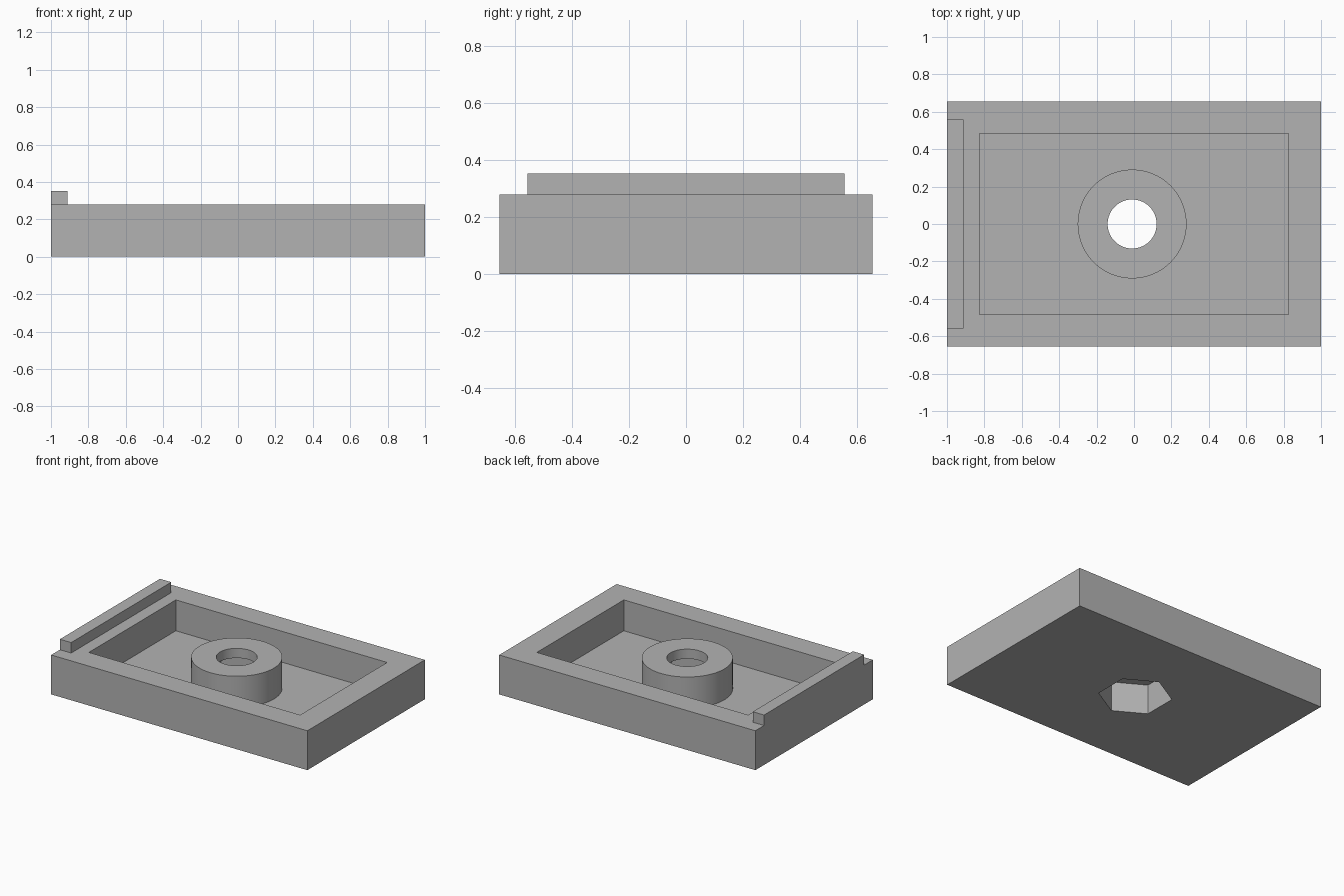
import bpy
import math

cube = bpy.data.objects.get("Cube")
if cube:
    bpy.data.objects.remove(cube, do_unlink=True)

TOP, FLOOR, TRAP = 0.278, 0.06, 0.21   # rim, pocket floor and nut trap heights
BOSS_X = -0.01

grey = bpy.data.materials.new("plain grey")
grey.use_nodes = True
grey.diffuse_color = (0.45, 0.45, 0.45, 1)
grey.node_tree.nodes["Principled BSDF"].inputs["Base Color"].default_value = grey.diffuse_color


def finish(name):
    obj = bpy.context.object
    obj.name = obj.data.name = name
    obj.data.materials.append(grey)
    return obj


def box(name, x0, x1, half_y, z0, z1):
    bpy.ops.mesh.primitive_cube_add(size=1, location=((x0 + x1) / 2, 0, (z0 + z1) / 2))
    bpy.context.object.scale = (x1 - x0, 2 * half_y, z1 - z0)
    bpy.ops.object.transform_apply(location=False, rotation=False)
    return finish(name)


def prism(name, sides, radius, z0, z1, turn=0):
    bpy.ops.mesh.primitive_cylinder_add(vertices=sides, radius=radius, depth=z1 - z0,
                                        location=(BOSS_X, 0, (z0 + z1) / 2),
                                        rotation=(0, 0, turn))
    return finish(name)


def combine(target, other, operation):
    mod = target.modifiers.new(operation, 'BOOLEAN')
    mod.operation, mod.solver, mod.object = operation, 'EXACT', other
    bpy.ops.object.select_all(action='DESELECT')
    bpy.context.view_layer.objects.active = target
    target.select_set(True)
    bpy.ops.object.modifier_apply(modifier=mod.name)
    bpy.data.objects.remove(other, do_unlink=True)


# Open tray with a rectangular pocket
tray = box("tray", -1, 1, 0.655, 0, TOP)
combine(tray, box("pocket", -0.825, 0.825, 0.485, FLOOR, TOP + 0.2), 'DIFFERENCE')

# Round boss rising from the pocket floor to the rim
combine(tray, prism("boss", 96, 0.291, FLOOR - 0.02, TOP), 'UNION')

# Bolt hole through the boss and hexagonal nut trap underneath
combine(tray, prism("bolt_hole", 96, 0.131, -0.1, TOP + 0.1), 'DIFFERENCE')
combine(tray, prism("nut_trap", 6, 0.236, -0.1, TRAP), 'DIFFERENCE')

# Raised ridge along one short edge
box("end_ridge", -1, -0.912, 0.558, TOP, 0.352)

# Smooth the round walls, keep the corners sharp
bpy.ops.object.select_all(action='DESELECT')
tray.select_set(True)
bpy.context.view_layer.objects.active = tray
bpy.ops.object.shade_smooth_by_angle(angle=math.radians(30))
